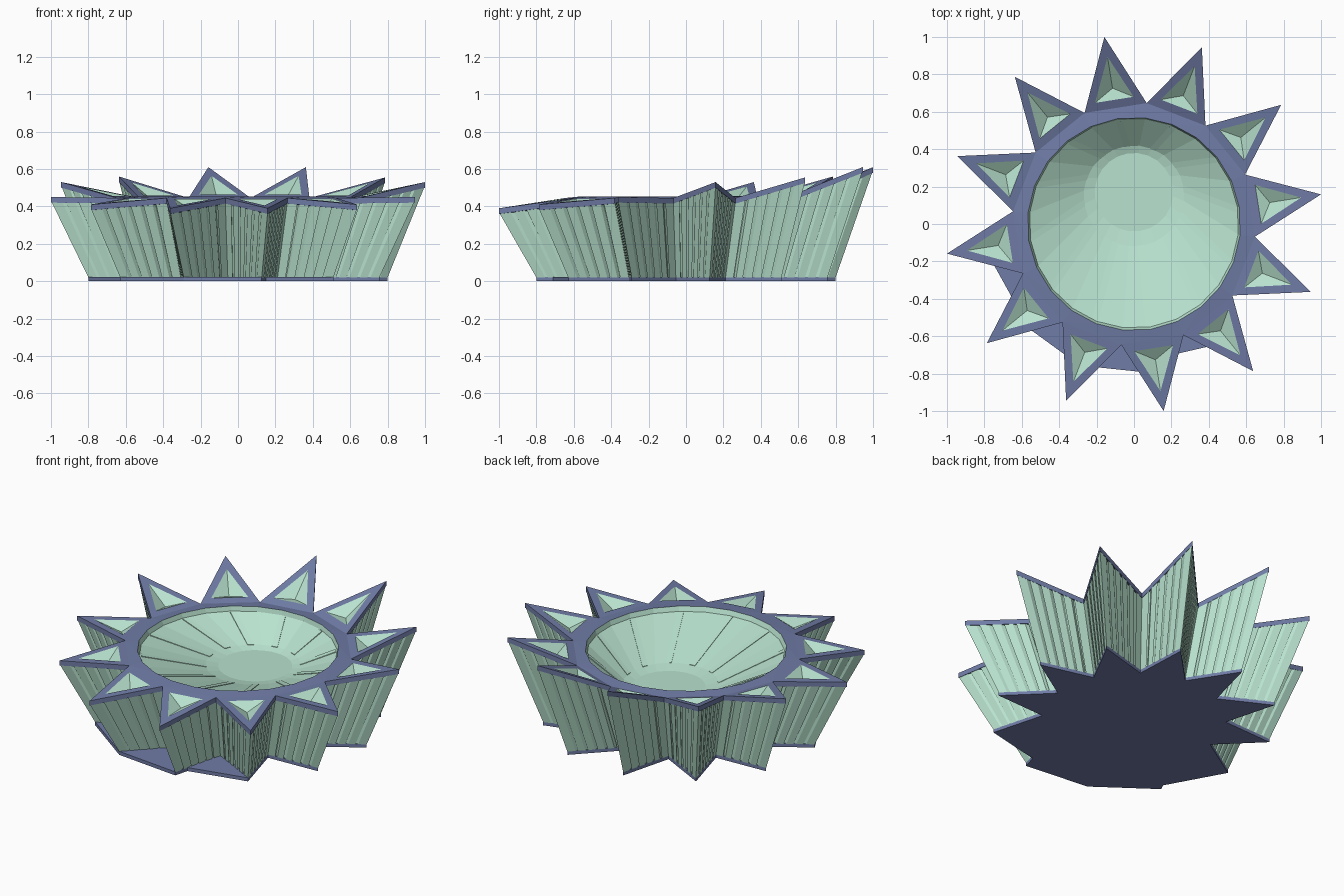
import bpy, bmesh, math
from mathutils import Vector

if "Cube" in bpy.data.objects:
    bpy.data.objects.remove(bpy.data.objects["Cube"])

def material(name, col):
    m = bpy.data.materials.new(name)
    m.diffuse_color = (*col, 1)
    m.use_nodes = True
    m.node_tree.nodes["Principled BSDF"].inputs["Base Color"].default_value = m.diffuse_color
    return m

GREEN = material("pale_green", (0.48, 0.76, 0.62))
BLUE = material("slate_blue", (0.16, 0.20, 0.38))

def make(name, verts, faces, mat, fix=True):
    me = bpy.data.meshes.new(name)
    me.from_pydata([tuple(v) for v in verts], [], faces)
    bm = bmesh.new()
    bm.from_mesh(me)
    bmesh.ops.remove_doubles(bm, verts=bm.verts, dist=1e-5)
    if fix:
        bmesh.ops.recalc_face_normals(bm, faces=bm.faces)
    bm.to_mesh(me)
    bm.free()
    me.materials.append(mat)
    ob = bpy.data.objects.new(name, me)
    bpy.context.collection.objects.link(ob)
    return ob

def polar(r, deg, z, side=0.0, cy=0.0):
    a = math.radians(deg)
    return Vector((r * math.cos(a) - side * math.sin(a),
                   r * math.sin(a) + side * math.cos(a) + cy, z))

TIP_Z = [.53, .555, .61, .61, .56, .53, .45, .41, .39, .39, .41, .45]
N, A0 = 12, 9.0
TIP, VAL, VZ, RIM = 1.0125, 0.65, 0.445, 0.03

def star(scale, drop=0.0, flat=None, inset=0.0):
    """Outline of the twelve-pointed star: tip, valley, tip, valley..."""
    pts = []
    for k in range(N):
        pts.append(polar(TIP * scale - inset * 2.2, A0 + 30 * k,
                         TIP_Z[k] - drop if flat is None else flat))
        pts.append(polar(VAL * scale - inset, A0 + 15 + 30 * k,
                         VZ - drop if flat is None else flat))
    return pts

def loft(a, b, verts, faces):
    o, n = len(verts), len(a)
    verts += a + b
    for i in range(n):
        j = (i + 1) % n
        faces.append((o + i, o + j, o + n + j, o + n + i))

# base slab: star outline, with the valleys along the front left filled in
base = star(0.8, flat=0)
outline = []
for i, p in enumerate(base):
    if i in (15, 17):
        continue
    if i == 13:
        p = base[14].lerp(base[13], 0.13)
    if i == 19:
        p = base[18].lerp(base[19], 0.27)
    outline.append(p)
top = [p + Vector((0, 0, .022)) for p in outline]
v, f = [], []
loft(outline, top, v, f)
n = len(outline)
f += [tuple(range(n))[::-1], tuple(range(n, 2 * n))]
make("base_slab", v, f, BLUE)

# recessed wall behind the slats
v, f = [], []
loft(star(0.8, flat=.015, inset=.02), star(1, drop=.02, inset=.02), v, f)
make("wall_backing", v, f, GREEN, fix=False)

# slats on every face of the star wall
low, high = star(0.8, flat=.02), star(0.995, drop=RIM)
low_in, high_in = star(0.8, flat=.02, inset=.022), star(0.995, drop=RIM, inset=.022)
v, f = [], []
SL = 6
for i in range(2 * N):
    j = (i + 1) % (2 * N)
    for s in range(SL):
        t0 = 0 if s == 0 else (s + .14) / SL
        t1 = 1 if s == SL - 1 else (s + .86) / SL
        o = len(v)
        for t in (t0, t1):
            v += [q[i].lerp(q[j], t) for q in (low, high, high_in, low_in)]
        f += [(o + a, o + (a + 1) % 4, o + 4 + (a + 1) % 4, o + 4 + a) for a in range(4)]
        f += [(o + 3, o + 2, o + 1, o), (o + 4, o + 5, o + 6, o + 7)]
make("wall_slats", v, f, GREEN)

# top frame: ring, arm borders and outer edge; pits inside the arms
BOWL = 0.57
v, f, pv, pf = [], [], [], []
for k in range(N):
    d, zt = A0 + 30 * k, TIP_Z[k]
    r0 = VAL * math.cos(math.radians(15))
    def on_arm(r, side):
        return polar(r, d, VZ + (zt - VZ) * (r - r0) / (TIP - r0), side)
    A, B, T = polar(VAL, d - 15, VZ), polar(VAL, d + 15, VZ), polar(TIP, d, zt)
    a, b, t = on_arm(.672, -.105), on_arm(.672, .105), on_arm(.905, 0)
    cs = [polar(BOWL, d + q, VZ + .008) for q in (15, 0, -15)]
    o = len(v)
    v += [A, T, B, a, t, b] + cs
    f += [(o, o + 1, o + 4, o + 3), (o + 1, o + 2, o + 5, o + 4),
          (o, o + 3, o + 5, o + 2), (o, o + 2, o + 6, o + 7), (o, o + 7, o + 8)]
    pit = on_arm(.735, 0) - Vector((0, 0, .04))
    o = len(pv)
    pv += [a, t, b, pit]
    pf += [(o, o + 1, o + 3), (o + 1, o + 2, o + 3), (o + 2, o, o + 3)]
loft(star(1, drop=RIM), star(1), v, f)
loft(star(1, drop=RIM, inset=.022), star(1, drop=RIM), v, f)
make("top_frame", v, f, BLUE)
make("arm_pits", pv, pf, GREEN, fix=False)

# off-centre bowl: (radius, z, centre y), with a flat bottom
PROFILE = [(BOWL, VZ + .008, 0), (.56, .425, .003), (.27, .295, .15), (.21, .28, .17)]
rings = [[polar(r, A0 + 15 * i, z, 0, cy) for i in range(24)] for r, z, cy in PROFILE]
v, f = [], []
for a, b in zip(rings, rings[1:]):
    loft(b, a, v, f)
f.append(tuple(range(len(v) - 48, len(v) - 24)))
make("bowl", v, f, GREEN, fix=False)

# thin raised ribs running down the bowl
v, f = [], []
for k in range(N):
    d, o = 8 + 30 * k, len(v)
    for r, z, cy in PROFILE[1:3]:
        for side, h in ((-.018, -.01), (-.018, .002), (.018, .002), (.018, -.01)):
            v.append(polar(r * .985, d, z + h, side, cy))
    f += [(o + a, o + (a + 1) % 4, o + 4 + (a + 1) % 4, o + 4 + a) for a in range(4)]
    f += [(o, o + 1, o + 2, o + 3), (o + 7, o + 6, o + 5, o + 4)]
make("bowl_ribs", v, f, GREEN)
